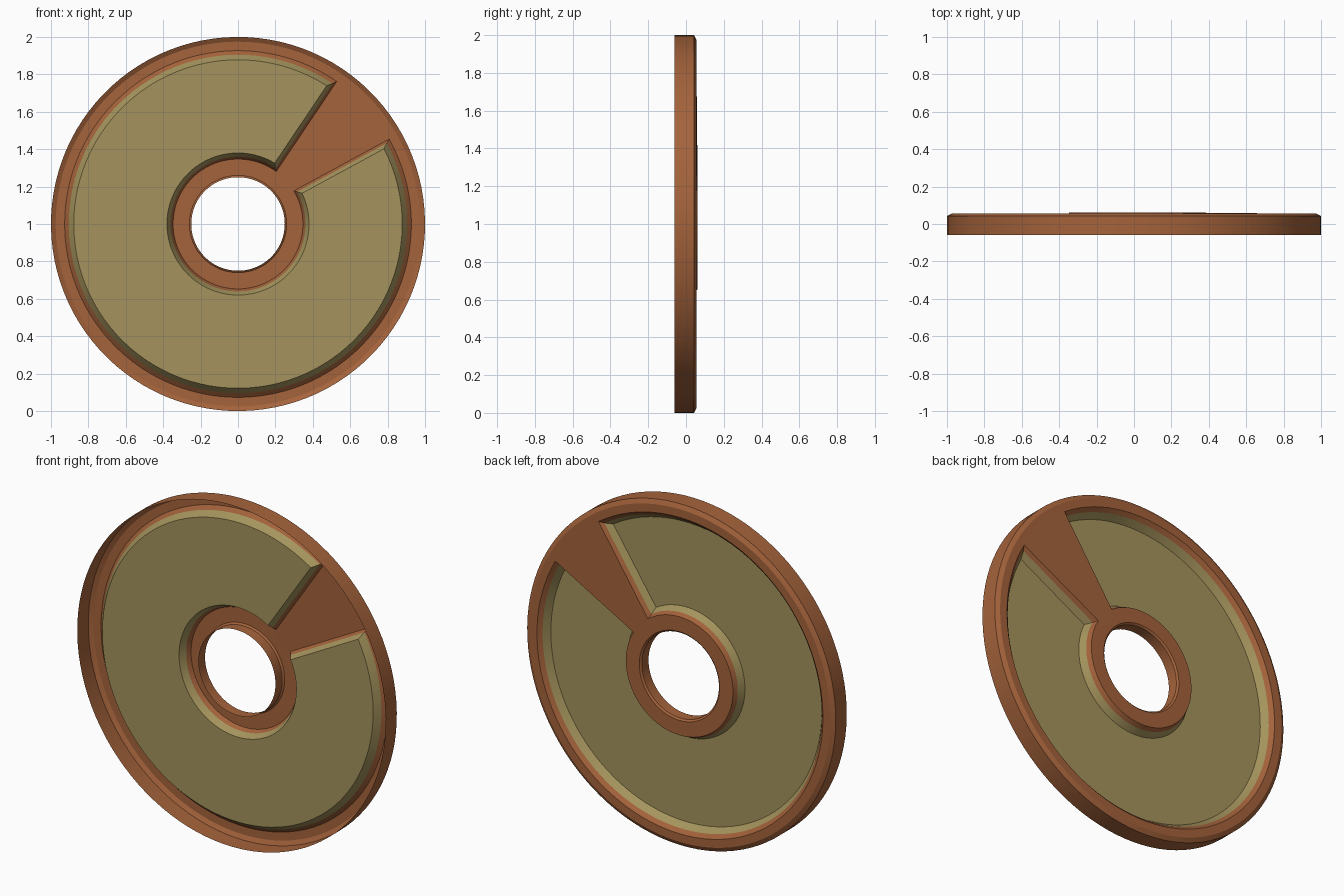
import bpy, bmesh, math

if "Cube" in bpy.data.objects:
    bpy.data.objects.remove(bpy.data.objects["Cube"])

CENTRE, HALF = math.radians(42.3), math.radians(13.8)
N, M = 96, 8  # columns around the recess, columns across the spoke

# Cross-section from outer rim to hole: radius, y, sideways offset from spoke edge
OUTER = [(1.0, -0.06, 0), (1.0, 0.042, 0), (0.975, 0.056, 0), (0.927, 0.056, -0.0133)]
RECESS = [(0.905, 0.035, 0.0), (0.878, -0.003, 0.019),
          (0.38, -0.003, 0.019), (0.36, 0.035, 0.0)]
INNER = [(0.347, 0.061, -0.0133), (0.26, 0.061, 0), (0.25, 0.052, 0), (0.25, -0.01, 0)]


def point(p, t, spoke):
    """Point of the section at fraction t around the recess or across the spoke."""
    r, y, off = p
    h = HALF + math.asin(off / r)
    a = CENTRE + (-h + 2 * h * t if spoke else h + (2 * math.pi - 2 * h) * t)
    return (r * math.cos(a), y, 1 + r * math.sin(a))


def material(name, rgb):
    m = bpy.data.materials.new(name)
    m.diffuse_color = (*rgb, 1)
    m.use_nodes = True
    m.node_tree.nodes["Principled BSDF"].inputs["Base Color"].default_value = m.diffuse_color
    return m


def sweep(bm, section, count, spoke):
    """Skin a section over a number of columns."""
    for i in range(count):
        for p, q in zip(section, section[1:]):
            pts = [point(p, i / count, spoke), point(p, (i + 1) / count, spoke),
                   point(q, (i + 1) / count, spoke), point(q, i / count, spoke)]
            bm.faces.new([bm.verts.new(c) for c in pts])


def side_walls(bm, a, b, c, d):
    """Sloped walls along both edges of the spoke."""
    for t in (0, 1):
        bm.faces.new([bm.verts.new(point(p, t, False)) for p in (a, b, c, d)])


def finish(bm, name, mat):
    bmesh.ops.remove_doubles(bm, verts=bm.verts, dist=1e-5)
    bmesh.ops.recalc_face_normals(bm, faces=bm.faces)
    bm.normal_update()
    # the shell is open at the front, so its skin faces the back
    if sum(f.normal.y * f.calc_area() for f in bm.faces) < 0:
        bmesh.ops.reverse_faces(bm, faces=bm.faces)
    me = bpy.data.meshes.new(name)
    bm.to_mesh(me)
    bm.free()
    ob = bpy.data.objects.new(name, me)
    bpy.context.collection.objects.link(ob)
    me.materials.append(mat)
    bpy.ops.object.select_all(action='DESELECT')
    ob.select_set(True)
    bpy.context.view_layer.objects.active = ob
    bpy.ops.object.shade_smooth_by_angle(angle=math.radians(25))


brown = material("rust brown", (0.376, 0.125, 0.044))
olive = material("olive tan", (0.376, 0.296, 0.109))

# Frame: rim, hub, spoke and the upper part of the recess walls
bm = bmesh.new()
sweep(bm, OUTER + RECESS[:1], N, False)
sweep(bm, RECESS[3:] + INNER, N, False)
sweep(bm, OUTER + INNER, M, True)
side_walls(bm, OUTER[-1], RECESS[0], RECESS[3], INNER[0])
finish(bm, "wheel_frame", brown)

# Panel: recess floor and the lower part of the walls
bm = bmesh.new()
sweep(bm, RECESS, N, False)
side_walls(bm, *RECESS)
finish(bm, "recessed_panel", olive)
